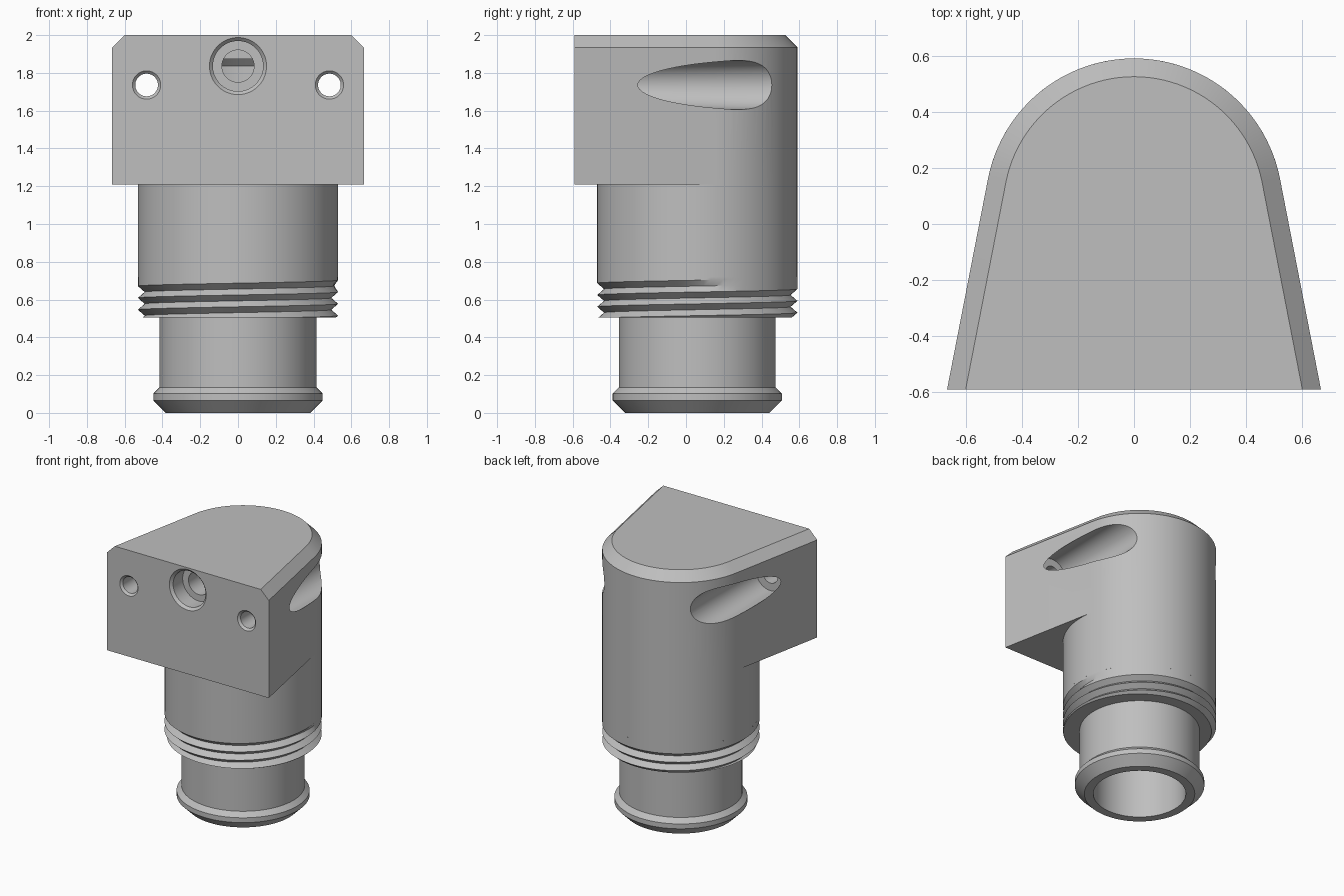
import bpy, bmesh, math
from mathutils import Matrix, Vector

if "Cube" in bpy.data.objects:
    bpy.data.objects.remove(bpy.data.objects["Cube"])

CY = 0.06          # y of the barrel axis
R = 0.53           # barrel radius
TILT = math.radians(11)
FRONT = -0.59
THREAD_TOP, BARREL_BASE, BLOCK_BASE = 0.72, 0.505, 1.21

grey = bpy.data.materials.new("plain grey")
grey.diffuse_color = (0.52, 0.52, 0.52, 1)
grey.use_nodes = True
grey.node_tree.nodes["Principled BSDF"].inputs["Base Color"].default_value = grey.diffuse_color


def make(name, bm, smooth=True):
    bmesh.ops.recalc_face_normals(bm, faces=bm.faces)
    me = bpy.data.meshes.new(name)
    bm.to_mesh(me)
    bm.free()
    ob = bpy.data.objects.new(name, me)
    bpy.context.collection.objects.link(ob)
    me.materials.append(grey)
    if smooth:
        shade(ob)
    return ob


def shade(ob):
    bpy.ops.object.select_all(action='DESELECT')
    ob.select_set(True)
    bpy.context.view_layer.objects.active = ob
    bpy.ops.object.shade_smooth_by_angle(angle=math.radians(25))


def lathe(name, profile, matrix, steps=96, closed=False):
    """Revolve (radius, height) points about z; cap the ends unless closed."""
    bm = bmesh.new()
    rings = [[bm.verts.new((r * math.cos(2 * math.pi * i / steps),
                            r * math.sin(2 * math.pi * i / steps), z))
              for i in range(steps)] for r, z in profile]
    pairs = list(zip(rings, rings[1:]))
    if closed:
        pairs.append((rings[-1], rings[0]))
    else:
        bm.faces.new(rings[0])
        bm.faces.new(rings[-1])
    for a, b in pairs:
        for i in range(steps):
            j = (i + 1) % steps
            bm.faces.new((a[i], a[j], b[j], b[i]))
    bm.transform(matrix)
    return make(name, bm, smooth=closed)


# --- body: tapered head block flowing into the round barrel ---
bm = bmesh.new()
NA, NF = 48, 60
back = [TILT + (math.pi - 2 * TILT) * i / NA for i in range(NA + 1)]
front = [math.pi - TILT + (math.pi + 2 * TILT) * i / NF for i in range(1, NF)]


def arc(angles, r, z):
    return [bm.verts.new((r * math.cos(a), CY + r * math.sin(a), z)) for a in angles]


def outline(r, z):
    x = r * math.cos(TILT) + (CY + r * math.sin(TILT) - FRONT) * math.tan(TILT)
    return arc(back, r, z) + [bm.verts.new((s * x, FRONT, z)) for s in (-1, 1)]


def bridge(a, b):
    for i in range(len(a)):
        j = (i + 1) % len(a)
        bm.faces.new((a[i], a[j], b[j], b[i]))


low, shoulder, top = outline(R, BLOCK_BASE), outline(R, 1.935), outline(R - 0.065, 2.0)
bridge(low, shoulder)
bridge(shoulder, top)
bm.faces.new(top)
front_low = arc(front, R, BLOCK_BASE)
bm.faces.new(low[NA:] + [low[0]] + front_low[::-1])       # underside of the block
rings = [low[:NA + 1] + front_low] + [arc(back + front, r, z) for r, z in
         ((R, THREAD_TOP), (0.49, THREAD_TOP), (0.49, BARREL_BASE))]
for a, b in zip(rings, rings[1:]):
    bridge(a, b)
bm.faces.new(rings[-1])
body = make("body", bm, smooth=False)

# --- cutters: bore, stepped front port, screw holes with side scallops ---
axis = Matrix.Translation((0, CY, 0))


def along_y(x, z):
    return Matrix.Translation((x, 0, z)) @ Matrix.Rotation(-math.pi / 2, 4, 'X')


cutters = [
    lathe("bore_cutter", [(0.32, 0.3), (0.32, 1.836), (0.285, 1.873)], axis),
    lathe("port_cutter", [(0.161, -0.60), (0.133, -0.572), (0.133, -0.46),
                          (0.085, -0.46), (0.085, 0.0)], along_y(0, 1.836)),
]
for side in (-1, 1):
    cutters.append(lathe("screw_cutter", [(0.085, -0.60), (0.06, -0.575), (0.06, -0.30),
                                          (0.116, -0.30), (0.13, 0.25), (0.13, 0.8)],
                         along_y(side * 0.484, 1.736), 64))
for c in cutters:
    mod = body.modifiers.new("cut", 'BOOLEAN')
    mod.operation, mod.solver, mod.object = 'DIFFERENCE', 'EXACT', c
bpy.context.view_layer.objects.active = body
body.select_set(True)
for mod in list(body.modifiers):
    bpy.ops.object.modifier_apply(modifier=mod.name)
for c in cutters:
    bpy.data.objects.remove(c)
shade(body)

# --- screw thread: helical rows of crests and roots, fading out at the top ---
PITCH, CREST, STEPS, END = 0.0625, 0.64, 96, 0.4
bm = bmesh.new()
cols = []
for i in range(STEPS + 1):
    a = 2 * math.pi * i / STEPS
    col = [bm.verts.new((0.488 * math.cos(a), CY + 0.488 * math.sin(a), BARREL_BASE))]
    for k in range(-8, 4):
        z = CREST + PITCH * (k / 2 + a / (2 * math.pi))
        z = min(max(z, BARREL_BASE), THREAD_TOP)
        t = (z - CREST) / PITCH - a / (2 * math.pi)
        turn = 2 * math.pi * math.floor(t + 1e-6) + a
        fade = min(max((END - turn) / 0.6, 0), 1)
        r = R - 0.036 * fade * max(0, 1 - 2 * abs((t - math.floor(t)) - 0.5))
        col.append(bm.verts.new((r * math.cos(a), CY + r * math.sin(a), z)))
    col.append(bm.verts.new((R * math.cos(a), CY + R * math.sin(a), THREAD_TOP)))
    cols.append(col)
for a, b in zip(cols, cols[1:]):
    for k in range(len(a) - 1):
        bm.faces.new((a[k], b[k], b[k + 1], a[k + 1]))
bmesh.ops.remove_doubles(bm, verts=bm.verts, dist=0.0002)
make("thread", bm)

# --- neck: hollow tube with a chamfered lip ---
lathe("neck", [(0.32, BARREL_BASE), (0.415, BARREL_BASE), (0.415, 0.135), (0.448, 0.102),
               (0.448, 0.066), (0.382, 0.0), (0.32, 0.0)], axis, closed=True)
